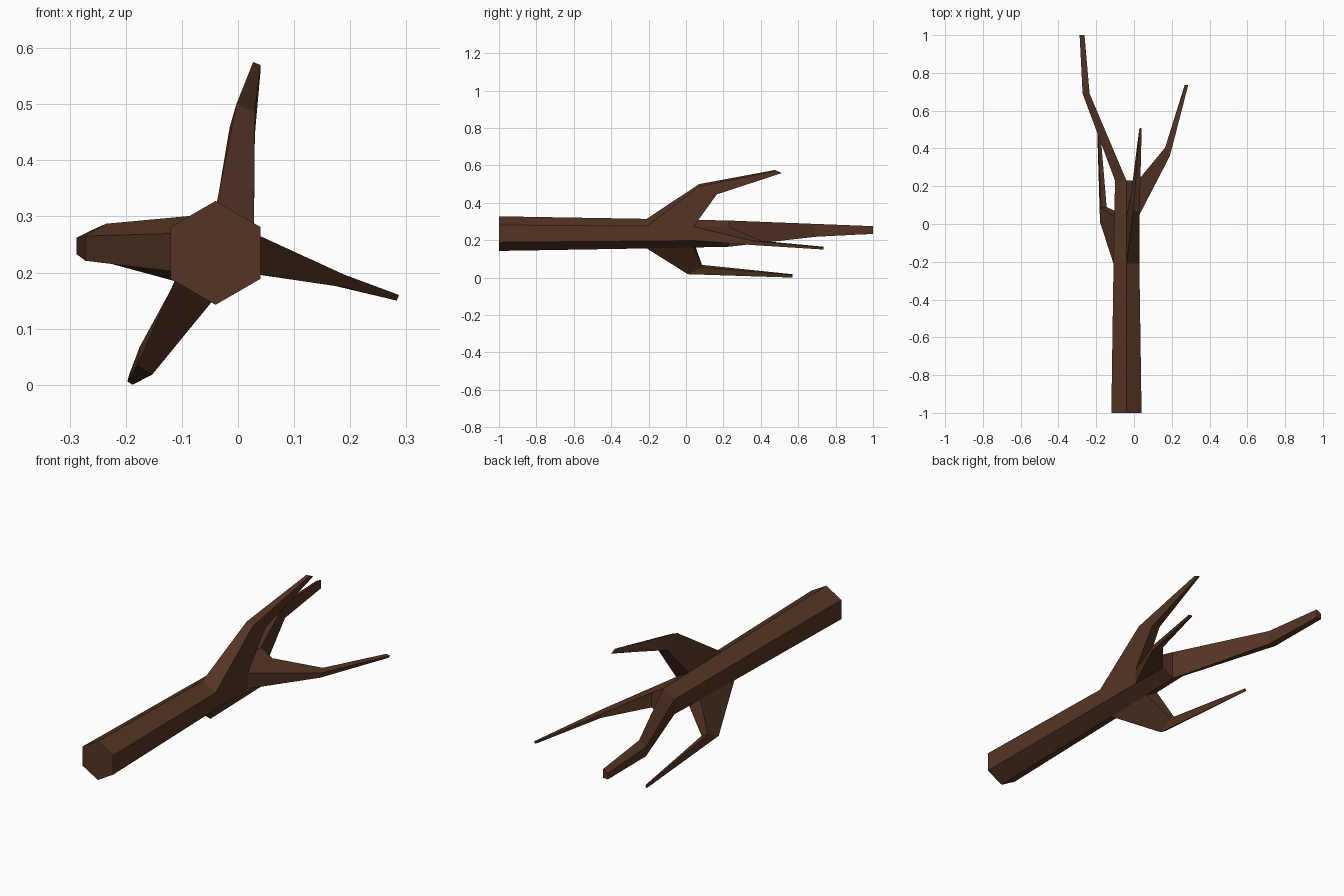
import bpy, bmesh, math

if "Cube" in bpy.data.objects:
    bpy.data.objects.remove(bpy.data.objects["Cube"])

bark = bpy.data.materials.new("dark brown bark")
bark.diffuse_color = (0.09, 0.036, 0.018, 1)
bark.use_nodes = True
bark.node_tree.nodes["Principled BSDF"].inputs["Base Color"].default_value = bark.diffuse_color

bm = bmesh.new()


def hex_ring(y, radius):
    """Six vertices: top, upper left, lower left, bottom, lower right, upper right."""
    return [bm.verts.new((-0.04 + radius * math.cos(math.radians(90 + 60 * k)), y,
                          0.235 + radius * math.sin(math.radians(90 + 60 * k))))
            for k in range(6)]


def bridge(a, b, skip=()):
    n = len(a)
    for i in range(n):
        if i not in skip:
            j = (i + 1) % n
            bm.faces.new((a[i], a[j], b[j], b[i]))


def branch(root, *sections):
    """Four-sided limb growing from a trunk opening through a bend to a tip."""
    for points in sections:
        ring = [bm.verts.new(p) for p in points]
        bridge(root, ring)
        root = ring
    bm.faces.new(root)


# Tapered six-sided trunk, leaving openings where side branches grow
r0, r1, r2, r3 = [hex_ring(y, r) for y, r in
                  ((-1, 0.0925), (-0.21, 0.079), (0.04, 0.074), (0.23, 0.07))]
bm.faces.new(r0)
bridge(r0, r1)
bridge(r1, r2, skip=(2, 5))
bridge(r2, r3, skip=(4,))
bm.faces.new((r3[0], r3[3], r3[4], r3[5]))

# Long left branch continuing from the left half of the trunk end
branch([r3[0], r3[1], r3[2], r3[3]],
       [(-0.235, 0.69, 0.287), (-0.272, 0.69, 0.265), (-0.272, 0.69, 0.221), (-0.235, 0.69, 0.218)],
       [(-0.262, 1, 0.275), (-0.288, 1, 0.262), (-0.288, 1, 0.233), (-0.262, 1, 0.234)])

# Right branch
branch([r2[4], r2[5], r3[5], r3[4]],
       [(0.187, 0.355, 0.174), (0.19, 0.36, 0.196), (0.165, 0.405, 0.196), (0.165, 0.405, 0.178)],
       [(0.283, 0.735, 0.15), (0.287, 0.735, 0.16), (0.27, 0.735, 0.165), (0.268, 0.735, 0.157)])

# Upper branch
branch([r1[0], r1[5], r2[5], r2[0]],
       [(-0.003, 0.07, 0.5), (0.03, 0.07, 0.487), (0.03, 0.165, 0.445), (-0.015, 0.165, 0.458)],
       [(0.027, 0.475, 0.575), (0.04, 0.48, 0.57), (0.04, 0.51, 0.558), (0.028, 0.505, 0.562)])

# Lower branch
branch([r1[2], r1[3], r2[3], r2[2]],
       [(-0.18, 0.01, 0.034), (-0.153, 0.01, 0.018), (-0.145, 0.09, 0.055), (-0.175, 0.085, 0.068)],
       [(-0.197, 0.57, 0.006), (-0.188, 0.57, 0.0), (-0.185, 0.57, 0.014), (-0.194, 0.57, 0.018)])

bmesh.ops.recalc_face_normals(bm, faces=bm.faces[:])
mesh = bpy.data.meshes.new("forked_branch")
bm.to_mesh(mesh)
bm.free()
mesh.materials.append(bark)
bpy.context.collection.objects.link(bpy.data.objects.new("forked_branch", mesh))
